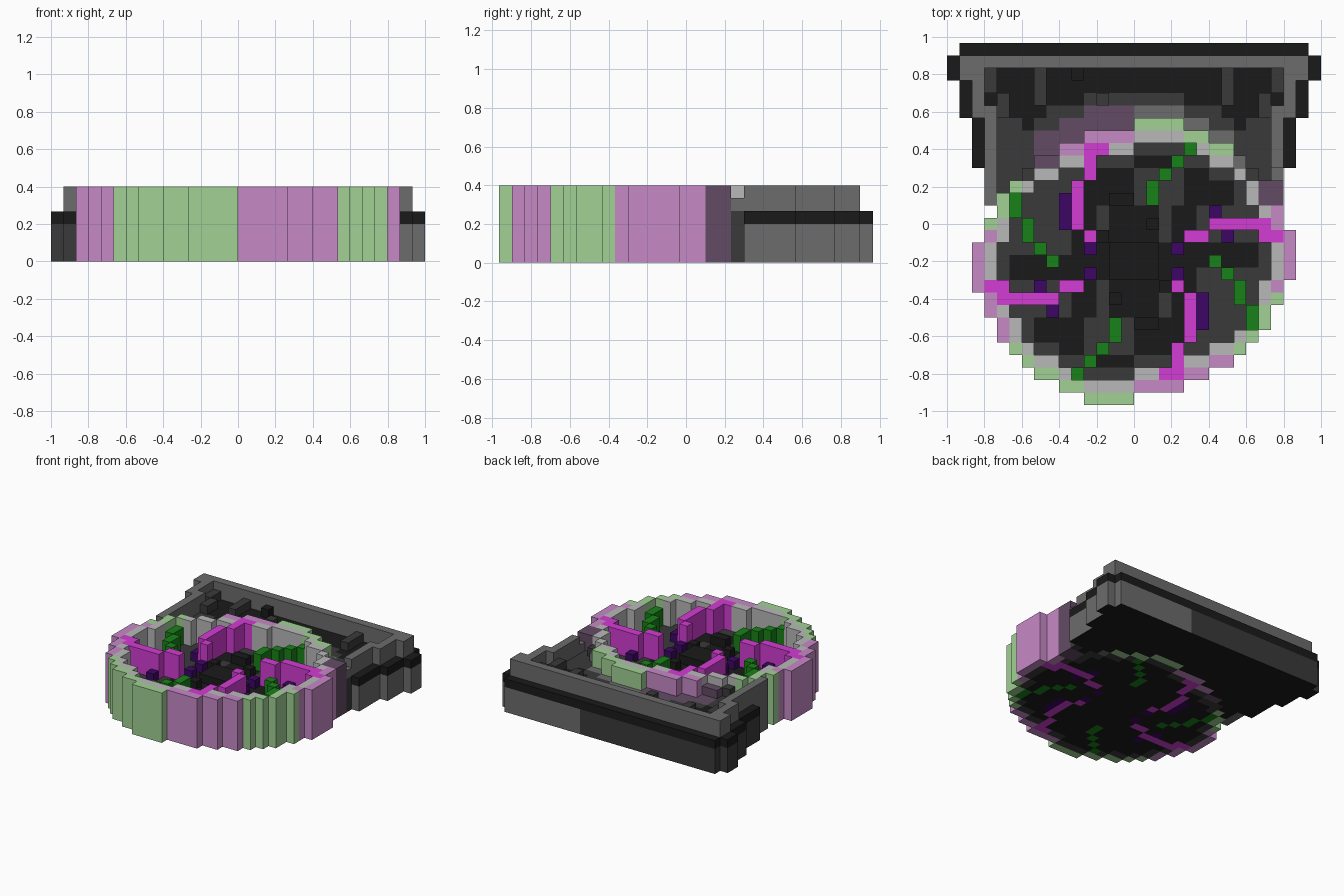
import bpy
import bmesh
import math

cube = bpy.data.objects.get("Cube")
if cube:
    bpy.data.objects.remove(cube, do_unlink=True)

S = 2 / 30          # block size
CY = -0.2           # centre of the round dish on y


def linear(v):
    v /= 255
    return v / 12.92 if v <= 0.04045 else ((v + 0.055) / 1.055) ** 2.4


COLORS = {
    "black": (26, 26, 26), "dark grey": (58, 58, 58), "mid grey": (108, 108, 108),
    "light grey": (185, 185, 185), "mauve": (198, 138, 198), "dark mauve": (99, 75, 100),
    "pale green": (161, 209, 148), "magenta": (212, 60, 212),
    "deep purple": (60, 6, 100), "dark green": (24, 130, 24),
}
NAMES = list(COLORS)
MATS = []
for name, rgb in COLORS.items():
    m = bpy.data.materials.new(name)
    m.use_nodes = True
    col = tuple(linear(c) for c in rgb) + (1.0,)
    m.diffuse_color = col
    m.node_tree.nodes["Principled BSDF"].inputs["Base Color"].default_value = col
    MATS.append(m)


def blocks(name, cells, z0, z1, color, under=None):
    """Extrude grid cells from layer z0 to z1; color is a name or a rule of (column, row)."""
    cells = set(cells)
    bm = bmesh.new()
    cache = {}

    def vert(x, y, z):
        if (x, y, z) not in cache:
            cache[x, y, z] = bm.verts.new((x * S, CY + (y - 0.5) * S, z * S))
        return cache[x, y, z]

    for c, v in sorted(cells):
        mat = NAMES.index(color(c, v) if callable(color) else color)
        ring = [(c, v), (c + 1, v), (c + 1, v + 1), (c, v + 1)]
        bottom = bm.faces.new([vert(*p, z0) for p in reversed(ring)])
        bottom.material_index = NAMES.index(under) if under else mat
        faces = [[vert(*p, z1) for p in ring]]
        for i, (dx, dy) in enumerate([(0, -1), (1, 0), (0, 1), (-1, 0)]):
            if (c + dx, v + dy) not in cells:
                a, b = ring[i], ring[(i + 1) % 4]
                faces.append([vert(*a, z0), vert(*b, z0), vert(*b, z1), vert(*a, z1)])
        for f in faces:
            bm.faces.new(f).material_index = mat
    me = bpy.data.meshes.new(name)
    bm.to_mesh(me)
    bm.free()
    for m in MATS:
        me.materials.append(m)
    ob = bpy.data.objects.new(name, me)
    bpy.context.collection.objects.link(ob)


def rect(c0, c1, v0, v1):
    return {(c, v) for c in range(c0, c1 + 1) for v in range(v0, v1 + 1)}


def turned(cells):
    """Add the half-turn copy about the dish centre."""
    return set(cells) | {(-1 - c, -v) for c, v in cells}


def mirrored(cells):
    """Add the left/right mirror copy."""
    return set(cells) | {(-1 - c, v) for c, v in cells}


def inner(cells):
    """Cells whose four neighbours are all present."""
    return {(c, v) for c, v in cells
            if {(c + 1, v), (c - 1, v), (c, v + 1), (c, v - 1)} <= cells}


# Round outline: first column of each row, the other end follows by half turn
LO = [-4, -6, -8, -9, -10, -11, -11, -12, -12, -13, -13, -13,
      -13, -12, -12, -11, -11, -10, -9, -8, -6, -4, 0]
disc = set()
for v in range(-11, 12):
    disc |= rect(LO[v + 11], -1 - LO[11 - v], v, v)
lining_out = inner(disc)
bowl = inner(lining_out)
bowl_core = inner(bowl)


def rim_color(c, v):
    if c >= 10 and v in (5, 6):
        return "dark mauve"
    if v > 0:
        c, v = -1 - c, -v
    green = -7 <= v <= -3 if c >= 0 else v <= -7
    return "pale green" if green else "mauve"


# Curved arms inside the dish
magenta = turned(rect(6, 10, 3, 3) | rect(10, 11, 2, 2) | rect(4, 5, 2, 2)
                 | rect(-5, -5, 3, 6) | rect(-4, -4, 7, 9) | {(-3, 9), (-4, 2)})
green = turned(rect(1, 1, 5, 6) | {(2, 7), (3, 8), (4, 9)}
               | rect(-10, -10, 4, 5) | rect(-9, -9, 2, 3) | {(-8, 1), (-7, 0)})
purple = turned(rect(-6, -6, 3, 5) | {(-4, 1), (3, 1), (-8, -2), (-7, -4)})
core = turned(rect(-2, 1, -1, 1) | rect(-2, -1, 5, 5) | {(1, 3), (-3, 2)})
arms = magenta | green | purple

# Rim: the corners inside the housing are one block lower
rim = disc - lining_out - arms
low_rim = {(c, v) for c, v in rim if v >= 7 and (c >= 8 or c <= -7)}
blocks("dish_rim", rim - low_rim, 0, 6, rim_color)
blocks("dish_rim_low", low_rim, 0, 5,
       lambda c, v: "dark mauve" if -9 < c < 0 else "mid grey" if v > 7 else "dark grey")
blocks("dish_lining", lining_out - bowl - arms, 0, 6, "light grey", "dark grey")
blocks("magenta_arms", magenta, 0, 6, "magenta")
blocks("green_arms", green, 0, 5, "dark green")
blocks("purple_blocks", purple, 0, 4, "deep purple")
blocks("core_blocks", core, 0, 4, "black")

# Bowl floor: black with a grey border and grey patches beside the arms
patches = turned(rect(-10, -6, 1, 6) | rect(-10, -6, -4, -2)
                 | rect(0, 3, 5, 7) | rect(-3, -3, 3, 4) | rect(2, 2, 2, 4))
grey_floor = (bowl - bowl_core) | (patches & bowl)
blocks("bowl_floor", bowl - arms - core, 0, 3,
       lambda c, v: "dark grey" if (c, v) in grey_floor else "black", "black")

# Stepped back housing: lower ledge and black band
ledge = rect(-14, 13, 17, 17) | mirrored(
    rect(14, 14, 15, 16) | rect(13, 13, 12, 14) | rect(12, 12, 8, 11))
blocks("housing_base", ledge, 0, 3,
       lambda c, v: "mid grey" if c >= 4 else "dark grey", "black")
blocks("housing_band", ledge, 3, 4, "black")

# Raised wall inside the ledge, meeting the dish at both ends
wall = rect(-14, 13, 16, 16) | mirrored(
    rect(12, 13, 15, 15) | rect(12, 12, 12, 14) | rect(11, 11, 8, 12))
blocks("housing_wall", wall, 0, 6, "mid grey", "black")
blocks("wall_end_right", {(11, 7)}, 0, 4, "dark grey")
blocks("wall_end_right_cap", {(11, 7)}, 4, 5, "mid grey")
blocks("wall_joint_right", rect(11, 11, 5, 6), 0, 6, "dark mauve")
blocks("wall_end_left", rect(-12, -12, 5, 7), 0, 6, "mid grey")

# Small posts standing in the housing
posts = mirrored(rect(7, 7, 13, 15) | rect(11, 11, 14, 15) | rect(10, 10, 12, 13))
small_posts = {(-5, 15), (-3, 13), (7, 9)}
blocks("housing_posts", posts, 0, 5, "dark grey", "black")
blocks("small_posts", small_posts - disc, 0, 5,
       lambda c, v: "black" if v == 15 else "dark grey", "black")


# Housing floor, shaded in bands around the dish
def housing_color(c, v):
    r = math.hypot(c + 0.5, v)
    if r < 12.6 and abs(c + 0.5) < 8:
        return "dark mauve" if c < 0 else "mid grey"
    if r < 13.7 or (abs(c + 0.5) > 9 and v < 12):
        return "dark grey"
    return "black"


cavity = (rect(-12, 11, 12, 15) | rect(-11, 10, 6, 11)) - disc - wall - posts - small_posts
blocks("housing_floor", cavity, 0, 4, housing_color, "black")
